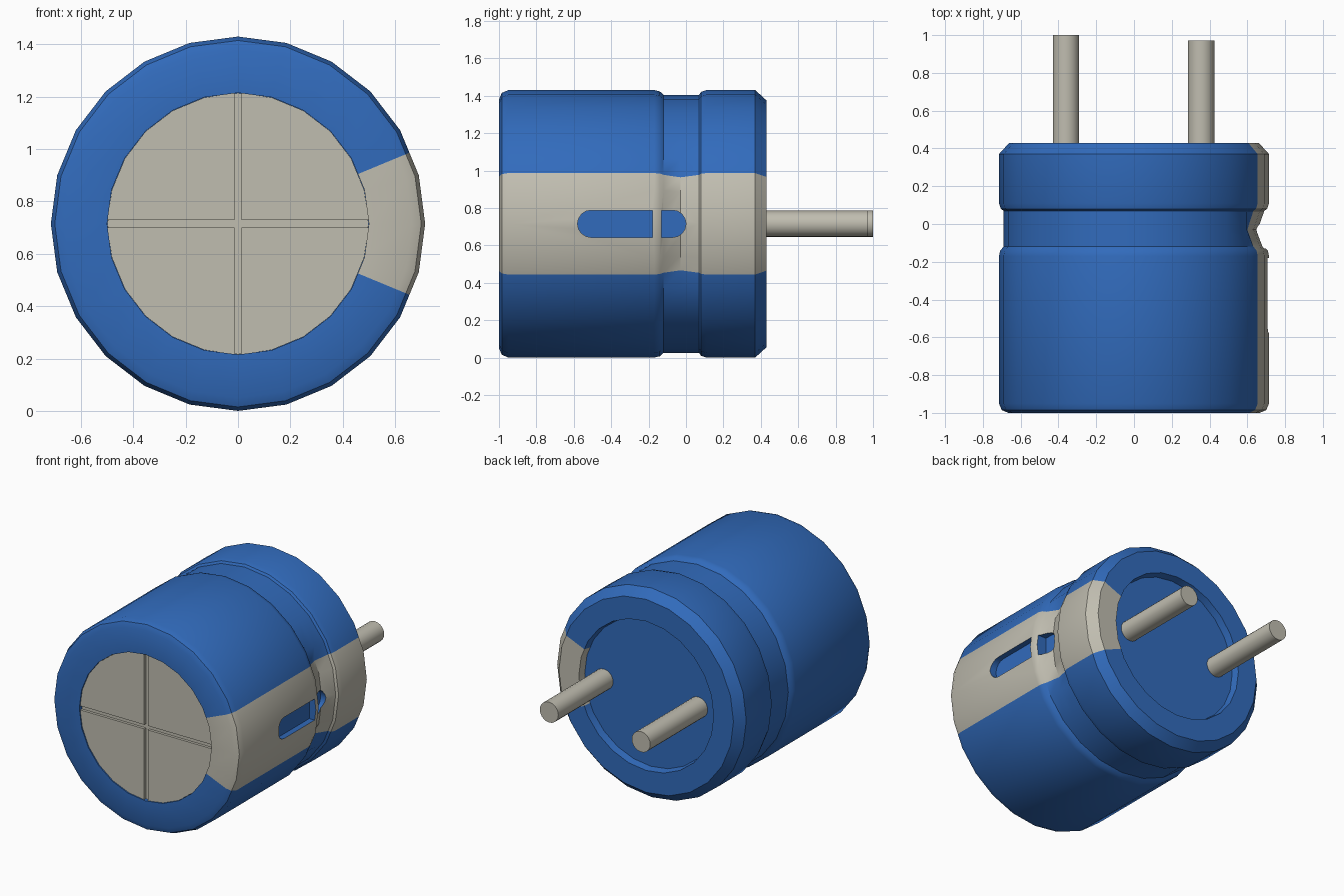
import bpy, bmesh, math
from mathutils import Vector

cube = bpy.data.objects.get("Cube")
if cube:
    bpy.data.objects.remove(cube, do_unlink=True)

CZ = 0.715                      # height of the can's axis
STRIPE = math.radians(22.5)     # half angle of the polarity stripe


def material(name, rgb):
    m = bpy.data.materials.new(name)
    m.use_nodes = True
    m.diffuse_color = (*rgb, 1)
    m.node_tree.nodes["Principled BSDF"].inputs["Base Color"].default_value = (*rgb, 1)
    return m


blue = material("sleeve blue", (0.031, 0.147, 0.503))
grey = material("warm grey", (0.527, 0.509, 0.434))


def finish(name, bm, mats):
    bmesh.ops.recalc_face_normals(bm, faces=bm.faces[:])
    me = bpy.data.meshes.new(name)
    bm.to_mesh(me)
    bm.free()
    ob = bpy.data.objects.new(name, me)
    bpy.context.collection.objects.link(ob)
    for m in mats:
        me.materials.append(m)
    return ob


def smooth(ob, angle=32):
    bpy.ops.object.select_all(action='DESELECT')
    ob.select_set(True)
    bpy.context.view_layer.objects.active = ob
    bpy.ops.object.shade_smooth_by_angle(angle=math.radians(angle))


def prism(name, outline, offset, mats):
    """Extrude a flat outline along an offset."""
    bm = bmesh.new()
    face = bm.faces.new([bm.verts.new(p) for p in outline])
    res = bmesh.ops.extrude_face_region(bm, geom=[face], use_keep_orig=True)
    moved = [v for v in res["geom"] if isinstance(v, bmesh.types.BMVert)]
    bmesh.ops.translate(bm, verts=moved, vec=offset)
    return finish(name, bm, mats)


def ring(r, n, x=0.0, y=0.0):
    return [Vector((x + r * math.cos(2 * math.pi * i / n), y,
                    CZ + r * math.sin(2 * math.pi * i / n))) for i in range(n)]


# Can sleeve: (y, radius) profile swept around the y axis
profile = [(-0.96, 0.5), (-1, 0.5), (-1, 0.665), (-0.985, 0.70), (-0.95, 0.715),
           (-0.17, 0.715), (-0.14, 0.708), (-0.12, 0.69), (-0.03, 0.69), (0.07, 0.69),
           (0.08, 0.705), (0.11, 0.715), (0.37, 0.715), (0.43, 0.66), (0.43, 0.51),
           (0.38, 0.5)]
NECK = 8                        # ring pinched deeper inside the stripe
angles = sorted([math.radians(15 * i) for i in range(-11, 13)] + [-STRIPE, STRIPE])

bm = bmesh.new()
rings = []
for k, (y, r) in enumerate(profile):
    row = []
    for a in angles:
        in_stripe = abs(a) < STRIPE + 0.01
        rad = 0.655 if k == NECK and in_stripe else r
        if abs(abs(a) - STRIPE) < 0.001:
            rad *= math.cos(math.radians(7.5))
        row.append(bm.verts.new((rad * math.cos(a), y, CZ + rad * math.sin(a))))
    rings.append(row)
n = len(angles)
for lower, upper in zip(rings, rings[1:]):
    for i in range(n):
        j = (i + 1) % n
        f = bm.faces.new((lower[i], lower[j], upper[j], upper[i]))
        c = f.calc_center_median()
        f.material_index = int(abs(math.atan2(c.z - CZ, c.x)) < STRIPE)
bm.faces.new(rings[0])
bm.faces.new(rings[-1])
sleeve = finish("can_sleeve", bm, [blue, grey])


# Rounded slots of the minus mark, cut through the stripe to blue
def slot(y_round, y_flat, floor):
    h = 0.0725
    s = 1 if y_round > y_flat else -1
    pts = [Vector((floor, y_flat, CZ + h)), Vector((floor, y_flat, CZ - h))]
    for i in range(9):
        t = -math.pi / 2 + math.pi * i / 8
        pts.append(Vector((floor, y_round - s * h + s * h * math.cos(t),
                           CZ + h * math.sin(t))))
    pts = pts[:1] + pts[1:]
    del pts[2:3]                # the arc shares its side with the flat end
    pts.insert(2, Vector((floor, y_round - s * h, CZ - h)))
    return prism("slot_cutter", pts, (0.2, 0, 0), [blue, grey])


for args in ((-0.58, -0.18, 0.665), (0.0, -0.13, 0.625)):
    cutter = slot(*args)
    cutter.hide_render = True
    mod = sleeve.modifiers.new("slot", 'BOOLEAN')
    mod.operation, mod.solver, mod.object = 'DIFFERENCE', 'EXACT', cutter
    bpy.context.view_layer.objects.active = sleeve
    bpy.ops.object.modifier_apply(modifier=mod.name)
    bpy.data.objects.remove(cutter, do_unlink=True)
smooth(sleeve)

# Front vent disc: backing plate and four raised quarters leaving a cross groove
prism("vent_backing", ring(0.499, 24, y=-0.975), (0, 0.015, 0), [grey])
G, R = 0.014, 0.499
for sx, sz, label in ((1, 1, "upper_left"), (-1, 1, "upper_right"),
                      (1, -1, "lower_left"), (-1, -1, "lower_right")):
    a0 = math.asin(G / R)
    steps = [a0] + [math.radians(15 * i) for i in range(1, 6)] + [math.pi / 2 - a0]
    pts = [(G, G)] + [(R * math.cos(t), R * math.sin(t)) for t in steps]
    prism("vent_quarter_" + label,
          [Vector((sx * x, -0.993, CZ + sz * z)) for x, z in pts], (0, 0.02, 0), [grey])

# Two leads at the back, one slightly longer
for label, x, end in (("right", -0.36, 1.0), ("left", 0.355, 0.972)):
    smooth(prism("lead_" + label, ring(0.07, 20, x, 0.36), (0, end - 0.36, 0), [grey]))
